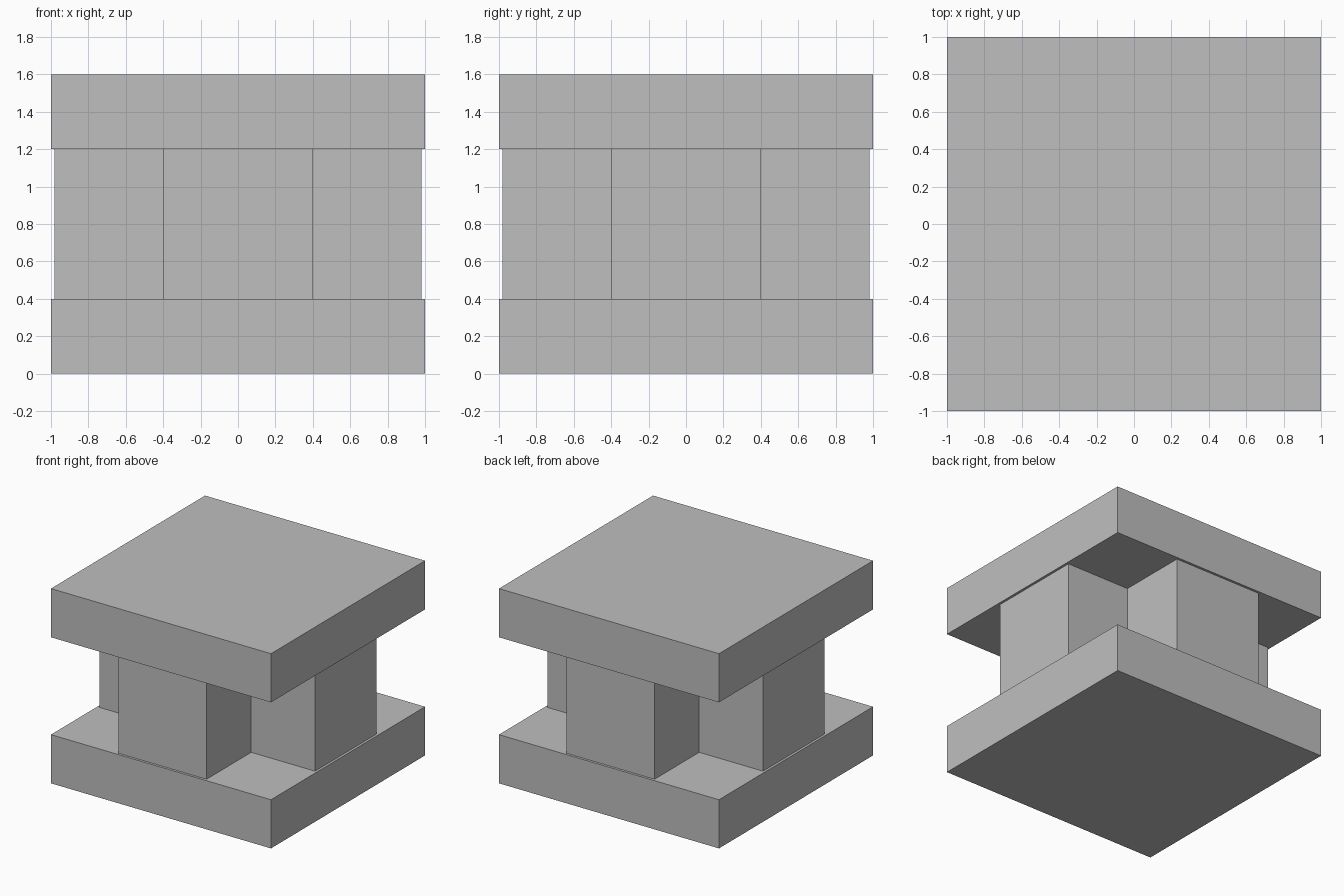
import bpy
import bmesh
from mathutils import Matrix

default_cube = bpy.data.objects.get("Cube")
if default_cube:
    bpy.data.objects.remove(default_cube, do_unlink=True)

SLAB_HEIGHT = 0.4
CORE_HEIGHT = 0.8
ARM_HALF_WIDTH = 0.4
ARM_REACH = 0.98

grey = bpy.data.materials.new("plain grey")
grey.use_nodes = True
colour = (0.52, 0.52, 0.52, 1)
grey.diffuse_color = colour
grey.node_tree.nodes["Principled BSDF"].inputs["Base Color"].default_value = colour


def add_prism(name, outline, bottom, height):
    """Extrude a closed outline upwards into a solid."""
    bm = bmesh.new()
    base = bm.faces.new([bm.verts.new((x, y, bottom)) for x, y in outline])
    top = bmesh.ops.extrude_face_region(bm, geom=[base], use_keep_orig=True)["geom"]
    raised = [v for v in top if isinstance(v, bmesh.types.BMVert)]
    bmesh.ops.translate(bm, verts=raised, vec=(0, 0, height))
    bmesh.ops.recalc_face_normals(bm, faces=bm.faces)
    mesh = bpy.data.meshes.new(name)
    bm.to_mesh(mesh)
    bm.free()
    mesh.materials.append(grey)
    obj = bpy.data.objects.new(name, mesh)
    bpy.context.collection.objects.link(obj)
    return obj


# Square slabs below and above the core
square = [(-1, -1), (1, -1), (1, 1), (-1, 1)]
add_prism("base_slab", square, 0, SLAB_HEIGHT)
add_prism("top_slab", square, SLAB_HEIGHT + CORE_HEIGHT, SLAB_HEIGHT)

# Cross-shaped core: one arm's corners turned through four quarter turns
w, r = ARM_HALF_WIDTH, ARM_REACH
arm = [(r, -w), (r, w), (w, w)]
cross = []
for turn in range(4):
    for x, y in arm:
        for _ in range(turn):
            x, y = -y, x
        cross.append((x, y))
add_prism("cross_core", cross, SLAB_HEIGHT, CORE_HEIGHT)
